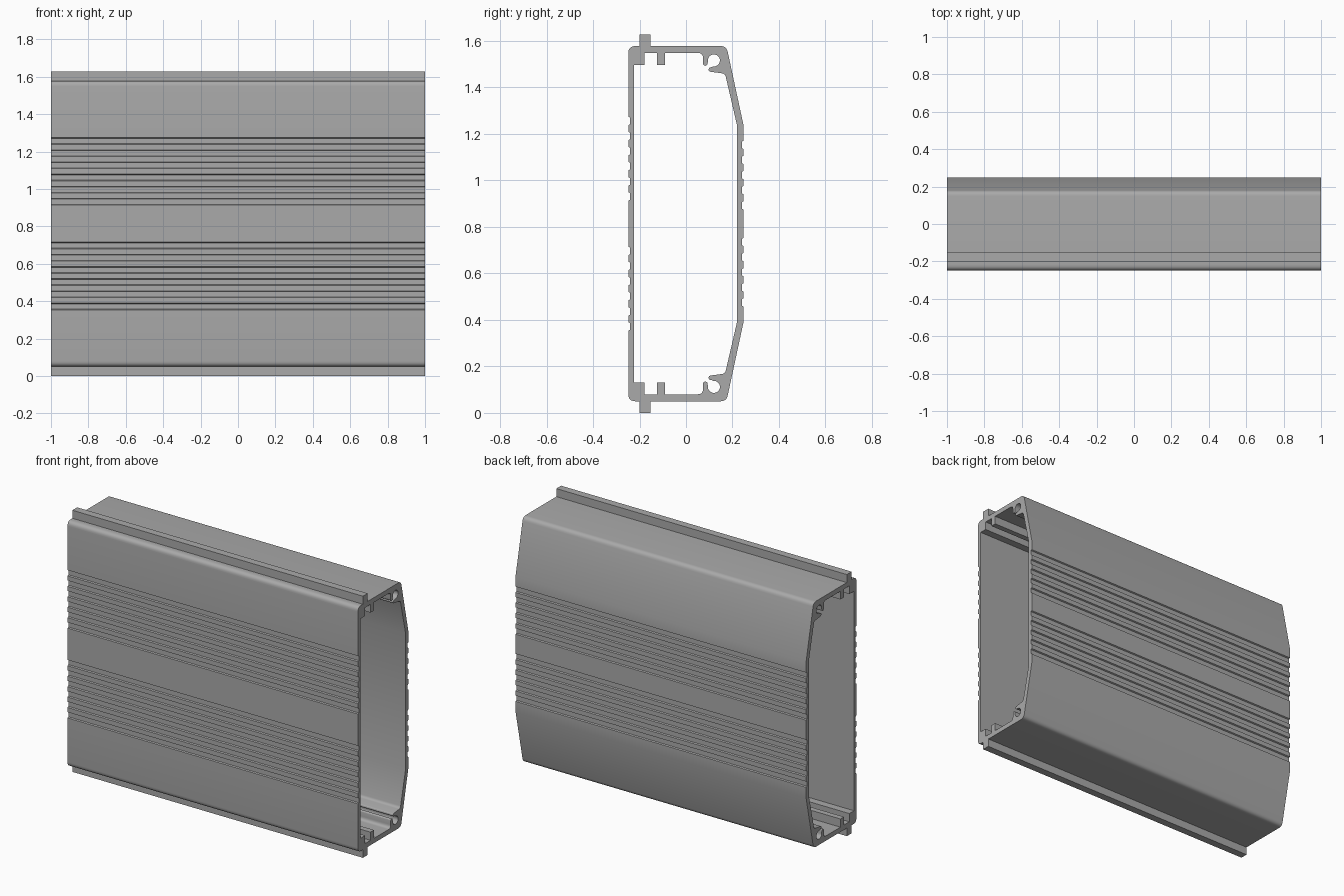
import bpy, bmesh
from math import sin, cos, radians
from mathutils import Vector

cube = bpy.data.objects.get("Cube")
if cube:
    bpy.data.objects.remove(cube, do_unlink=True)

MID = 0.814          # half height; the section is mirrored about it
HALF_LENGTH = 1.0


def arc(y, z, r, start, sweep, steps):
    return [(y + r * cos(radians(start + sweep * i / steps)),
             z + r * sin(radians(start + sweep * i / steps))) for i in range(steps + 1)]


def rounded(prev, corner, nxt, r, steps=5):
    """Soft corner as a quadratic blend between two edges."""
    p, c, n = Vector(prev), Vector(corner), Vector(nxt)
    a, b = c + (p - c).normalized() * r, c + (n - c).normalized() * r
    return [tuple(a.lerp(c, i / steps).lerp(c.lerp(b, i / steps), i / steps))
            for i in range(steps + 1)]


def grooves(y, depth, first, count, pitch=0.065, width=0.036):
    """Shallow grooves stepping upwards from height first."""
    pts = []
    for i in range(count):
        low = first + i * pitch
        pts += [(y, low), (y + depth, low + 0.004),
                (y + depth, low + width - 0.004), (y, low + width)]
    return pts


def mirrored(half):
    return half + [(y, 2 * MID - z) for y, z in reversed(half)]


# Upper half of the outer outline, front to back
FRONT, BACK, TOP = -0.248, 0.248, 1.578
outer = grooves(FRONT, 0.008, 0.913, 6)
outer += rounded((FRONT, 1.3), (FRONT, TOP), (-0.2, TOP), 0.03)
outer += [(-0.2, TOP), (-0.2, 2 * MID), (-0.153, 2 * MID), (-0.153, TOP)]
outer += rounded((0, TOP), (0.174, TOP), (BACK, 1.235), 0.025)
outer += [(BACK, 1.235)]
outer += grooves(BACK, -0.008, 0.875, 5)[::-1]

# Upper half of the inner outline: slot ribs, screw channel, sloped wall
CEIL, RIB = 1.548, 1.497
inner = [(-0.224, RIB), (-0.178, RIB), (-0.178, CEIL), (-0.125, CEIL),
         (-0.125, RIB), (-0.09, RIB), (-0.09, CEIL)]
inner += rounded((0, CEIL), (0.073, CEIL), (0.073, RIB), 0.022)
inner += arc(0.083, 1.503, 0.010, 180, 150, 5)
inner += arc(0.12, 1.516, 0.026, 190, -285, 16)
inner += arc(0.107, 1.477, 0.010, 80, 190, 6)
inner += rounded((0.107, 1.467), (0.168, 1.459), (0.22, 1.235), 0.014)
inner += [(0.22, 1.235)]

# Fill the section and extrude it along x
bm = bmesh.new()
edges = []
for loop in (mirrored(outer), mirrored(inner)):
    verts = [bm.verts.new((-HALF_LENGTH, y, z)) for y, z in loop]
    edges += [bm.edges.new((v, verts[i - 1])) for i, v in enumerate(verts)]
bmesh.ops.triangle_fill(bm, edges=edges, use_beauty=True)
result = bmesh.ops.extrude_face_region(bm, geom=bm.faces[:], use_keep_orig=True)
moved = [g for g in result["geom"] if isinstance(g, bmesh.types.BMVert)]
bmesh.ops.translate(bm, verts=moved, vec=(2 * HALF_LENGTH, 0, 0))
bmesh.ops.recalc_face_normals(bm, faces=bm.faces[:])
mesh = bpy.data.meshes.new("extruded_housing")
bm.to_mesh(mesh)
bm.free()

housing = bpy.data.objects.new("extruded_housing", mesh)
bpy.context.collection.objects.link(housing)

grey = bpy.data.materials.new("aluminium_grey")
grey.use_nodes = True
colour = (0.4, 0.4, 0.4, 1)
grey.diffuse_color = colour
grey.node_tree.nodes["Principled BSDF"].inputs["Base Color"].default_value = colour
mesh.materials.append(grey)

bpy.ops.object.select_all(action="DESELECT")
housing.select_set(True)
bpy.context.view_layer.objects.active = housing
bpy.ops.object.shade_smooth_by_angle(angle=radians(28))
